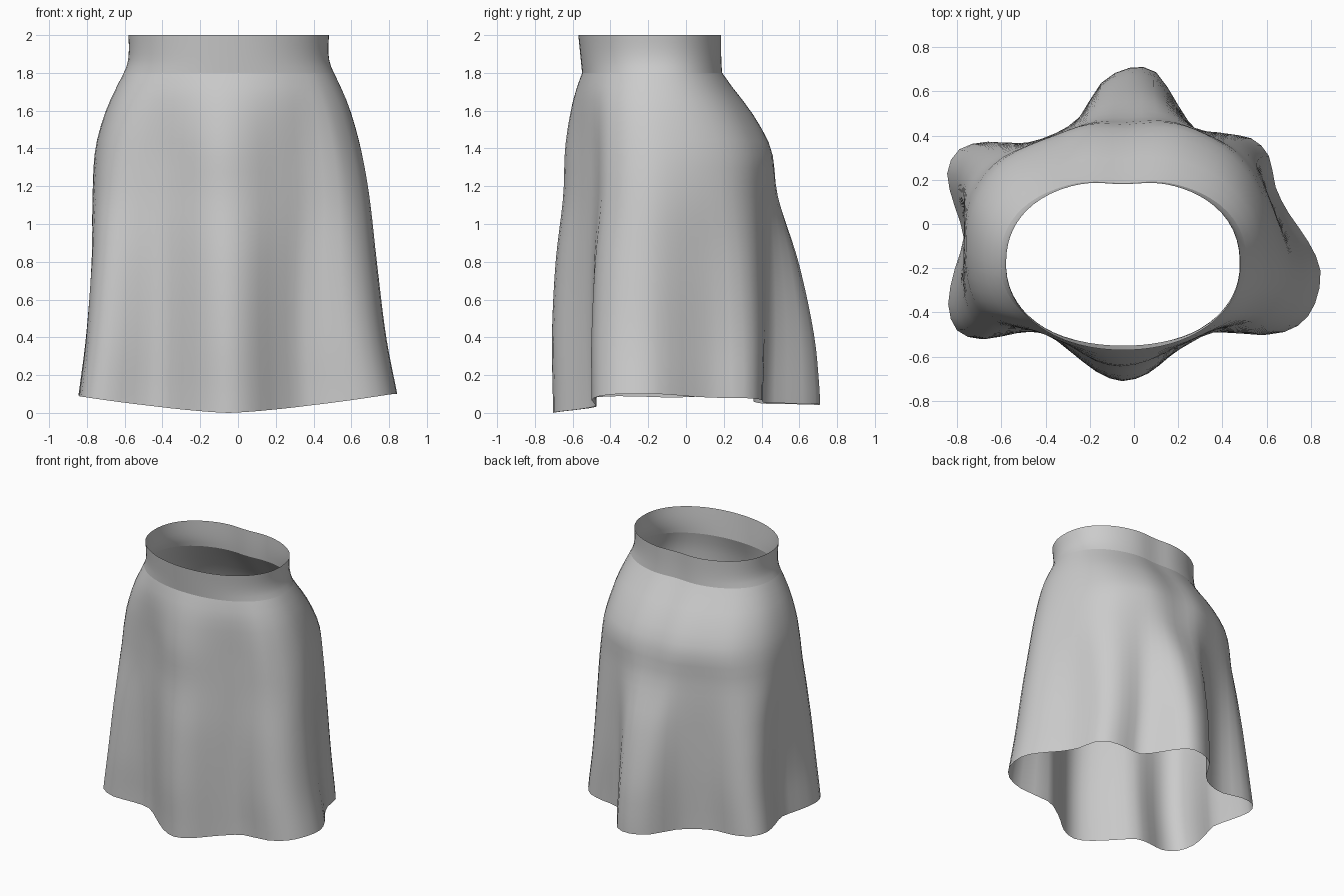
import bpy, bmesh
from math import atan2, cos, sin, exp
from mathutils import Vector

if "Cube" in bpy.data.objects:
    bpy.data.objects.remove(bpy.data.objects["Cube"])

# Hem outline seen from above: six soft folds
HEM = [(.845, -.21), (.79, -.08), (.70, .05), (.64, .17), (.61, .31), (.53, .39),
       (.41, .41), (.29, .42), (.20, .54), (.10, .69), (-.02, .71), (-.15, .64),
       (-.25, .48), (-.36, .40), (-.50, .36), (-.66, .375), (-.79, .34), (-.845, .23),
       (-.81, .08), (-.77, -.06), (-.81, -.2), (-.84, -.36), (-.80, -.48), (-.69, -.52),
       (-.55, -.485), (-.42, -.475), (-.30, -.56), (-.17, -.66), (-.05, -.705), (.07, -.67),
       (.17, -.59), (.27, -.52), (.38, -.475), (.60, -.50), (.74, -.46), (.82, -.36)]
# Hip outline, point for point with the hem
HIP = [(.68, -.2), (.675, -.1), (.65, .01), (.61, .125), (.55, .24), (.47, .33),
       (.38, .39), (.285, .435), (.20, .46), (.10, .465), (-.03, .455), (-.15, .46),
       (-.25, .445), (-.36, .405), (-.48, .36), (-.59, .305), (-.67, .23), (-.73, .135),
       (-.76, .04), (-.77, -.06), (-.765, -.18), (-.74, -.3), (-.69, -.39), (-.62, -.44),
       (-.52, -.47), (-.41, -.49), (-.29, -.55), (-.17, -.62), (-.05, -.645), (.07, -.62),
       (.17, -.575), (.27, -.53), (.38, -.48), (.53, -.44), (.605, -.375), (.655, -.3)]

# Height: left, right, front, back extent, shape (0 waist, 1 hip, 2 hem)
SKIRT = [(.09, -.845, .845, -.705, .71, 2), (.4, -.805, .785, -.71, .68, 1.85),
         (.8, -.775, .735, -.69, .595, 1.55), (1.15, -.77, .695, -.65, .485, 1.15),
         (1.4, -.755, .65, -.64, .45, .95), (1.6, -.70, .595, -.61, .345, .55),
         (1.7, -.655, .555, -.585, .27, .25), (1.8, -.605, .508, -.55, .203, 0)]
BAND = [(1.8, -.605, .508, -.55, .203, 0), (1.85, -.585, .487, -.555, .2, 0),
        (1.92, -.578, .478, -.562, .198, 0), (2.0, -.58, .482, -.57, .198, 0)]


def spline(p0, p1, p2, p3, t):
    return .5 * (2 * p1 + (p2 - p0) * t + (2 * p0 - 5 * p1 + 4 * p2 - p3) * t * t
                 + (3 * p1 - p0 - 3 * p2 + p3) * t ** 3)


def refine(points):
    pts = [Vector(p) for p in points]
    n = len(pts)
    return [spline(*(pts[(i + k) % n] for k in (-1, 0, 1, 2)), t)
            for i in range(n) for t in (0, .5)]


def sample(table, z):
    """Smoothly varying extents at height z."""
    z = min(max(z, table[0][0]), table[-1][0])
    i = min(max(k for k in range(len(table)) if table[k][0] <= z + 1e-9), len(table) - 2)
    a, b = table[i], table[i + 1]
    h = b[0] - a[0]
    t = (z - a[0]) / h

    def slope(k, j):
        lo, hi = table[max(k - 1, 0)], table[min(k + 1, len(table) - 1)]
        return (hi[j] - lo[j]) / (hi[0] - lo[0])
    return [(2*t**3 - 3*t*t + 1) * a[j] + (t**3 - 2*t*t + t) * h * slope(i, j)
            + (3*t*t - 2*t**3) * b[j] + (t**3 - t*t) * h * slope(i + 1, j)
            for j in range(1, 6)]


def unit(ring):
    """Stretch an outline to fill the unit square."""
    x0, x1 = min(p.x for p in ring), max(p.x for p in ring)
    y0, y1 = min(p.y for p in ring), max(p.y for p in ring)
    return [Vector(((p.x - x0) / (x1 - x0), (p.y - y0) / (y1 - y0))) for p in ring]


# Waist, hip and hem outlines share one point order
fine = refine(HEM)
hem_ring, hip_ring = unit(fine), unit(refine(HIP))
waist_ring = []
for p in hip_ring:
    a = atan2(p.y - .5, p.x - .5)
    e = 2.3 if sin(a) > 0 else 2.1
    r = (abs(cos(a)) ** e + abs(sin(a)) ** e) ** (-1 / e)
    waist_ring.append(Vector((r * cos(a), r * sin(a))))
waist_ring = unit(waist_ring)


def outline(w):
    a, b, t = (waist_ring, hip_ring, w) if w < 1 else (hip_ring, hem_ring, w - 1)
    return unit([p.lerp(q, t) for p, q in zip(a, b)])


def hem_height(p):
    base = .042 * min(max((p.y + .5) / 1.1, 0), 1)
    return base + (.1 - base) * min(1, abs(p.x + .05) / .87) ** 1.35


def loft(name, table, heights, hem=False):
    bm = bmesh.new()
    rows = []
    for zr in heights:
        row = []
        for i, p in enumerate(fine):
            z = zr + hem_height(p) * (1 - zr / 1.8) if hem else zr
            x0, x1, y0, y1, w = sample(table, z)
            u, v = outline(w)[i]
            x, y = x0 + u * (x1 - x0), y0 + v * (y1 - y0)
            # shallow hollow in the small of the back
            if v > .5 and z > 1.4:
                y -= .018 * exp(-((x + .05) / .12) ** 2) * min(1, (z - 1.4) / .4)
            row.append(bm.verts.new((x, y, z)))
        rows.append(row)
    n = len(fine)
    for a, b in zip(rows, rows[1:]):
        for i in range(n):
            j = (i + 1) % n
            bm.faces.new((a[i], a[j], b[j], b[i]))
    me = bpy.data.meshes.new(name)
    bm.to_mesh(me)
    bm.free()
    for f in me.polygons:
        f.use_smooth = True
    ob = bpy.data.objects.new(name, me)
    bpy.context.collection.objects.link(ob)
    return ob


# Flared skirt body and the fitted waistband above the seam
loft("skirt_body", SKIRT, [1.8 * i / 24 for i in range(25)], hem=True)
loft("waistband", BAND, [1.8 + .2 * i / 6 for i in range(7)])
